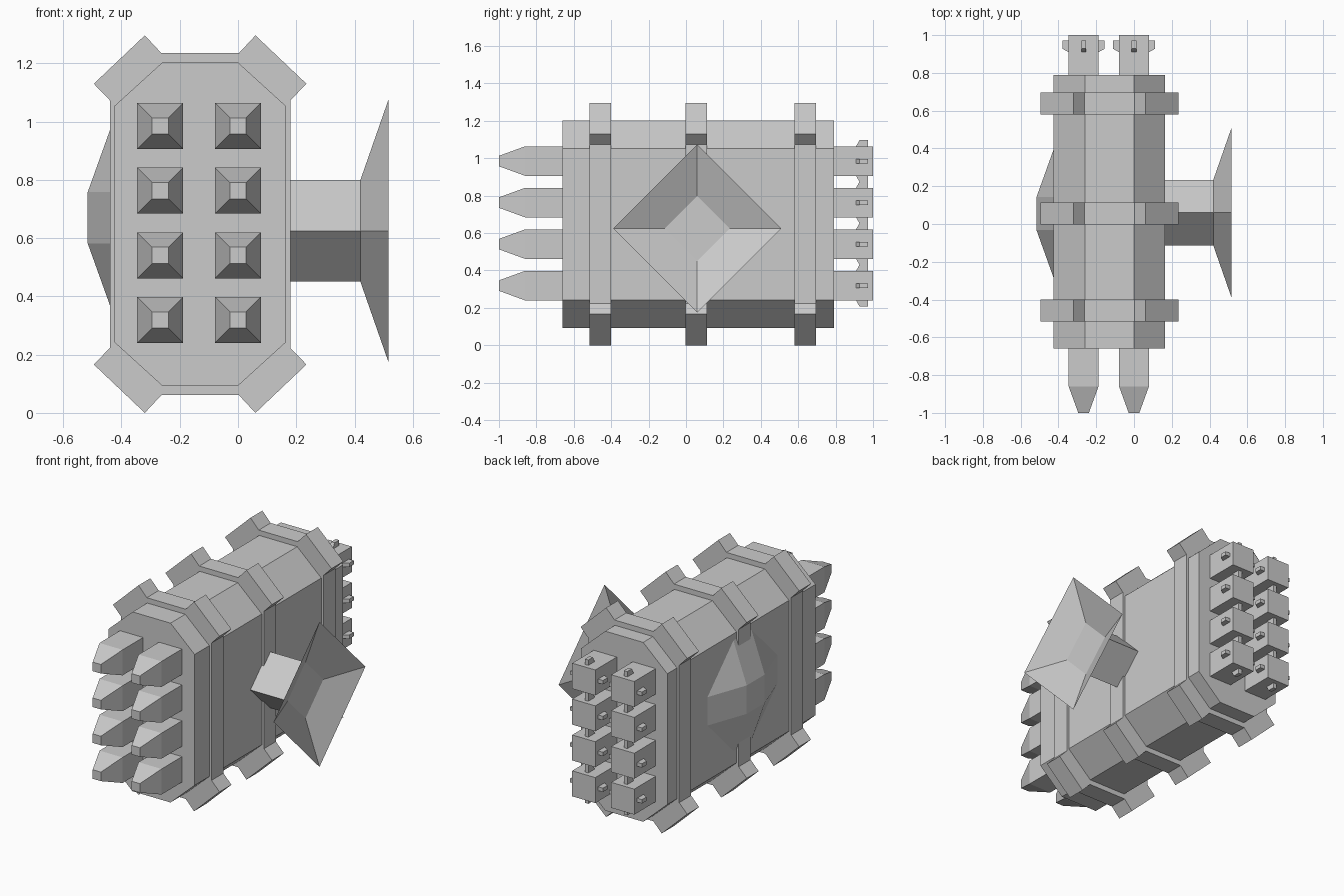
import bpy
import bmesh

cube = bpy.data.objects.get("Cube")
if cube:
    bpy.data.objects.remove(cube, do_unlink=True)

grey = bpy.data.materials.new("hull grey")
grey.use_nodes = True
COLOUR = (0.6, 0.6, 0.6, 1)
grey.diffuse_color = COLOUR
grey.node_tree.nodes["Principled BSDF"].inputs["Base Color"].default_value = COLOUR

CX, CZ = -0.13, 0.648  # hull axis


def finish(name, bm):
    bmesh.ops.recalc_face_normals(bm, faces=bm.faces)
    mesh = bpy.data.meshes.new(name)
    bm.to_mesh(mesh)
    bm.free()
    mesh.materials.append(grey)
    obj = bpy.data.objects.new(name, mesh)
    bpy.context.collection.objects.link(obj)
    return obj


def loft(name, loops, caps=True):
    """Skin a list of matching vertex loops."""
    bm = bmesh.new()
    rings = [[bm.verts.new(p) for p in loop] for loop in loops]
    n = len(rings[0])
    for a, b in zip(rings, rings[1:]):
        for i in range(n):
            j = (i + 1) % n
            bm.faces.new((a[i], a[j], b[j], b[i]))
    if caps:
        bm.faces.new(rings[0])
        bm.faces.new(rings[-1])
    return finish(name, bm)


def mirrored(quarter):
    """Closed profile from one quarter, listed from side to top."""
    right = quarter + [(-x, z) for x, z in reversed(quarter)]
    return right + [(-x, -z) for x, z in right]


def extrude_y(name, quarter, y0, y1):
    outline = mirrored(quarter)
    return loft(name, [[(CX + x, y, CZ + z) for x, z in outline] for y in (y0, y1)])


def square(x, y, z, h):
    return [(x + sx * h, y, z + sz * h) for sx, sz in ((1, 1), (-1, 1), (-1, -1), (1, -1))]


def diamond(x, y, z, h):
    return [(x, y + h, z), (x, y, z + h), (x, y - h, z), (x, y, z - h)]


# Hull and its three clamps with corner lugs
extrude_y("hull", [(0.295, 0.405), (0.13, 0.555)], -0.66, 0.79)
lugs = [(0.31, 0.425), (0.365, 0.482), (0.19, 0.648), (0.133, 0.587)]
for i, y in enumerate((-0.458, 0.055, 0.637)):
    extrude_y(f"clamp_{i + 1}", lugs, y - 0.058, y + 0.058)


def nozzle(name, x, z, dx, dz):
    """Small wedge standing on one side of a thruster block."""
    profile = [(0.907, 0.075), (0.928, 0.112), (0.972, 0.112), (0.972, 0.075)]
    loops = []
    for s in (-0.012, 0.012):
        loops.append([(x + dx * r + dz * s, y, z + dz * r + dx * s) for y, r in profile])
    loft(name, loops)


# Front spikes and rear thruster blocks, two columns of four
for col, x in enumerate((-0.267, 0.0)):
    for row in range(4):
        z = 0.319 + 0.222 * row
        tag = f"{col + 1}_{row + 1}"
        loft(f"spike_{tag}", [square(x, -0.655, z, 0.079),
                              square(x, -0.86, z, 0.079),
                              square(x, -1.0, z, 0.028)])
        loft(f"thruster_block_{tag}", [square(x, 0.785, z, 0.079),
                                       square(x, 1.0, z, 0.079)])
        for k, (dx, dz) in enumerate(((1, 0), (-1, 0), (0, 1), (0, -1))):
            nozzle(f"nozzle_{tag}_{k + 1}", x, z, dx, dz)

# Dish on a diamond arm
DY, DZ = 0.06, 0.625
loft("dish_arm", [diamond(0.16, DY, DZ, 0.174), diamond(0.42, DY, DZ, 0.174)])
loft("dish", [diamond(0.42, DY, DZ, 0.174), diamond(0.516, DY, DZ, 0.449)], caps=False)

# Faceted blister on the other side
bm = bmesh.new()
for sy in (-1, 1):
    for sz in (-1, 1):
        for x, a, b in ((-0.516, 0.088, 0.088), (-0.422, 0.35, 0.088), (-0.422, 0.088, 0.35)):
            bm.verts.new((x, 0.055 + sy * a, 0.67 + sz * b))
bmesh.ops.convex_hull(bm, input=bm.verts)
bmesh.ops.dissolve_limit(bm, angle_limit=0.02, verts=bm.verts, edges=bm.edges)
finish("side_blister", bm)
